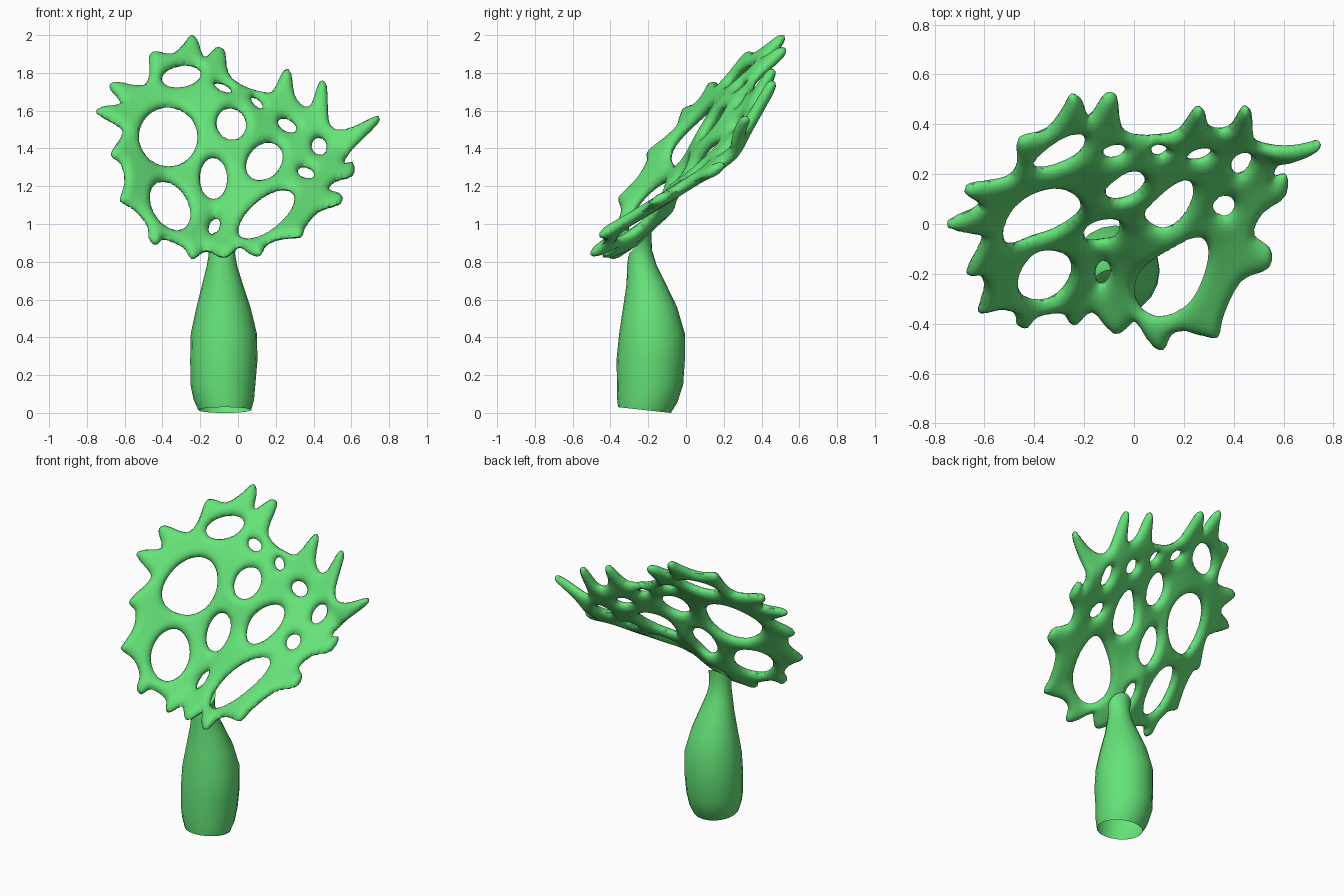
import bpy, bmesh, math
from mathutils import Vector, Matrix

if "Cube" in bpy.data.objects:
    bpy.data.objects.remove(bpy.data.objects["Cube"])

green = bpy.data.materials.new("green")
green.diffuse_color = (0.13, 0.77, 0.19, 1)
green.use_nodes = True
green.node_tree.nodes["Principled BSDF"].inputs["Base Color"].default_value = green.diffuse_color

# Spiky outline of the fan, seen from the front (x, z in hundredths)
OUTLINE = [(-25, 200), (-21, 196), (-18, 188), (-12, 193), (-7, 191), (-5, 179), (2, 173),
    (11, 170), (18, 170), (24, 181), (28, 180), (30, 168), (35, 162), (39, 164), (43, 175),
    (47, 173), (48, 155), (52, 150), (60, 151), (73, 157), (74, 153), (61, 140), (56, 132),
    (61, 132), (61, 126), (52, 123), (48, 118), (55, 115), (54, 111), (43, 107), (36, 99),
    (34, 94), (30, 93), (21, 92), (15, 89), (12, 84), (7, 84), (1, 88), (-2, 86), (-6, 83),
    (-10, 83), (-17, 86), (-23, 82), (-26, 83), (-29, 88), (-39, 92), (-43, 89), (-47, 92),
    (-48, 99), (-54, 107), (-62, 112), (-62, 115), (-60, 123), (-62, 132), (-67, 136),
    (-66, 140), (-62, 146), (-62, 151), (-75, 159), (-71, 162), (-62, 164), (-68, 172),
    (-65, 175), (-51, 173), (-47, 179), (-47, 189), (-44, 191), (-35, 190), (-29, 195)]

# Oval holes: x, z, depth y, half width, half height, tilt in degrees
HOLES = [(-.37, 1.46, .05, .155, .157, 0), (-.36, 1.095, -.20, .095, .14, 30),
    (-.30, 1.78, .28, .105, .058, 12), (-.13, 1.24, -.01, .072, .11, 0),
    (-.035, 1.53, .12, .078, .085, 15), (.14, 1.33, .08, .112, .085, 50),
    (.15, 1.05, -.20, .18, .085, 40), (-.125, .985, -.16, .028, .046, -20),
    (.26, 1.52, .30, .053, .033, -30), (.43, 1.41, .27, .04, .048, 0),
    (.36, 1.27, .08, .045, .032, -20), (-.08, 1.72, .26, .048, .022, -25),
    (.10, 1.64, .28, .04, .02, -45)]

# Depth of the fan at its spikes, valleys and struts: x, z, y
DEPTH = [(-.25, 2, .52), (-.1, 1.92, .52), (.27, 1.81, .46), (.45, 1.75, .46), (.74, 1.56, .32),
    (.61, 1.27, .14), (.56, 1.33, .22), (.47, 1.18, 0), (.55, 1.12, -.19), (.33, .93, -.48),
    (.1, .83, -.53), (.2, .92, -.42), (.02, .88, -.38), (-.1, .84, -.43),
    (-.25, .82, -.39), (-.45, .89, -.42), (-.62, 1.13, -.35), (-.67, 1.38, -.19),
    (-.75, 1.6, 0), (-.67, 1.72, .13), (-.47, 1.9, .33), (-.05, 1.79, .40), (.02, 1.73, .38),
    (.11, 1.70, .37), (.35, 1.62, .38), (-.18, 1.88, .43), (-.37, 1.31, -.04),
    (-.37, 1.62, .14), (-.4, 1.23, -.09), (-.13, 1.13, -.05), (-.13, 1.35, .03),
    (-.13, 1.03, -.12), (-.13, .94, -.20)]
DEPTH += [(h[0], h[1], h[2]) for h in HOLES]


def smooth_loop(pts, n):
    out = []
    for i in range(len(pts)):
        a, b, c, d = (Vector(pts[(i + k) % len(pts)]) / 100 for k in (-1, 0, 1, 2))
        for k in range(n):
            t = k / n
            out.append(.5 * (2 * b + (c - a) * t + (2 * a - 5 * b + 4 * c - d) * t * t
                             + (3 * b - a - 3 * c + d) * t ** 3))
    return out


loop = smooth_loop(OUTLINE, 3)
segs = [(a.x, a.y, b.x - a.x, b.y - a.y) for a, b in zip(loop, loop[1:] + loop[:1])]


def inside(x, z):
    """Distance to the nearest edge, positive in the material."""
    best, odd = 9, False
    for ax, az, dx, dz in segs:
        px, pz = x - ax, z - az
        t = min(1, max(0, (px * dx + pz * dz) / (dx * dx + dz * dz + 1e-12)))
        best = min(best, (px - dx * t) ** 2 + (pz - dz * t) ** 2)
        if (az > z) != (az + dz > z) and x < ax + dx * pz / dz:
            odd = not odd
    d = math.sqrt(best) if odd else -math.sqrt(best)
    for hx, hz, _, rx, rz, tilt in HOLES:
        c, s = math.cos(math.radians(tilt)), math.sin(math.radians(tilt))
        u, v = (x - hx) * c + (z - hz) * s, (z - hz) * c - (x - hx) * s
        q = math.hypot(u / rx, v / rz)
        d = min(d, q * (q - 1) / (math.hypot(u / rx ** 2, v / rz ** 2) + 1e-6))
    return d


def sheet(x, z):
    """Curved sheet through the depth points: position and normal."""
    m, r = Matrix.Diagonal((1e-6, 1e-4, 1e-4)), Vector((0, 0, 0))
    for px, pz, py in DEPTH:
        u, v = px - x, pz - z
        w = math.exp(-(u * u + v * v) / (2 * .1 ** 2)) + 2e-4
        b = Vector((1, u, v))
        for i in range(3):
            m[i] = m[i] + b * (w * b[i])
        r += b * (w * py)
    y, sx, sz = m.inverted() @ r
    return Vector((x, y, z)), Vector((-sx, 1, -sz)).normalized()


def finish(bm, name):
    bmesh.ops.recalc_face_normals(bm, faces=bm.faces)
    me = bpy.data.meshes.new(name)
    bm.to_mesh(me)
    bm.free()
    ob = bpy.data.objects.new(name, me)
    bpy.context.collection.objects.link(ob)
    me.materials.append(green)
    bpy.context.view_layer.objects.active = ob
    ob.select_set(True)
    bpy.ops.object.shade_smooth_by_angle(angle=math.radians(60))
    ob.select_set(False)


# Perforated fan: rounded sheet, cut along the outline and the holes
STEP, THICK, ROUND = .0125, .032, .045
NX, NZ = 124, 98
field = {(i, k): inside(-.77 + i * STEP, .79 + k * STEP) for i in range(NX) for k in range(NZ)}
bm = bmesh.new()
verts = {}


def corner(n, side):
    if (n, side) not in verts:
        p, nor = sheet(-.77 + n[0] * STEP, .79 + n[1] * STEP)
        h = THICK * math.sqrt(1 - (1 - min(field[n] / ROUND, 1)) ** 2)
        verts[n, side] = bm.verts.new(p + nor * h * side)
    return verts[n, side]


def rim(a, b):
    key = (min(a, b), max(a, b))
    if key not in verts:
        a, b = key
        t = min(.97, max(.03, field[a] / (field[a] - field[b])))
        x, z = (a[j] + (b[j] - a[j]) * t for j in (0, 1))
        verts[key] = bm.verts.new(sheet(-.77 + x * STEP, .79 + z * STEP)[0])
    return verts[key]


for i in range(NX - 1):
    for k in range(NZ - 1):
        cell = [(i, k), (i + 1, k), (i + 1, k + 1), (i, k + 1)]
        for side in (-1, 1):
            poly = []
            for a, b in zip(cell, cell[1:] + cell[:1]):
                if field[a] > 0:
                    poly.append(corner(a, side))
                if (field[a] > 0) != (field[b] > 0):
                    poly.append(rim(a, b))
            if len(poly) > 2:
                bm.faces.new(poly)
finish(bm, "perforated_fan")

# Bulbous hollow stem, open at the foot: z, centre x, centre y, half width, half depth, slope
RINGS = [(.015, -.07, -.22, .14, .14, -.11), (.07, -.075, -.205, .16, .16, -.08),
    (.15, -.08, -.19, .172, .175, 0), (.28, -.075, -.187, .178, .181, 0),
    (.42, -.075, -.18, .175, .174, 0), (.56, -.077, -.19, .143, .143, 0),
    (.68, -.082, -.21, .108, .105, 0), (.78, -.085, -.233, .08, .078, 0),
    (.84, -.085, -.243, .07, .064, .3), (.88, -.085, -.243, .072, .06, .8),
    (.905, -.085, -.24, .078, .058, 1)]
SIDES = 20
bm = bmesh.new()
rows = []
for z, cx, cy, rx, ry, slope in RINGS:
    row = []
    for j in range(SIDES):
        a = 2 * math.pi * j / SIDES
        row.append(bm.verts.new((cx + rx * math.cos(a), cy + ry * math.sin(a),
                                 z + slope * ry * math.sin(a))))
    rows.append(row)
for lo, hi in zip(rows, rows[1:]):
    for j in range(SIDES):
        n = (j + 1) % SIDES
        bm.faces.new((lo[j], lo[n], hi[n], hi[j]))
bm.faces.new(rows[-1])
finish(bm, "stem")
